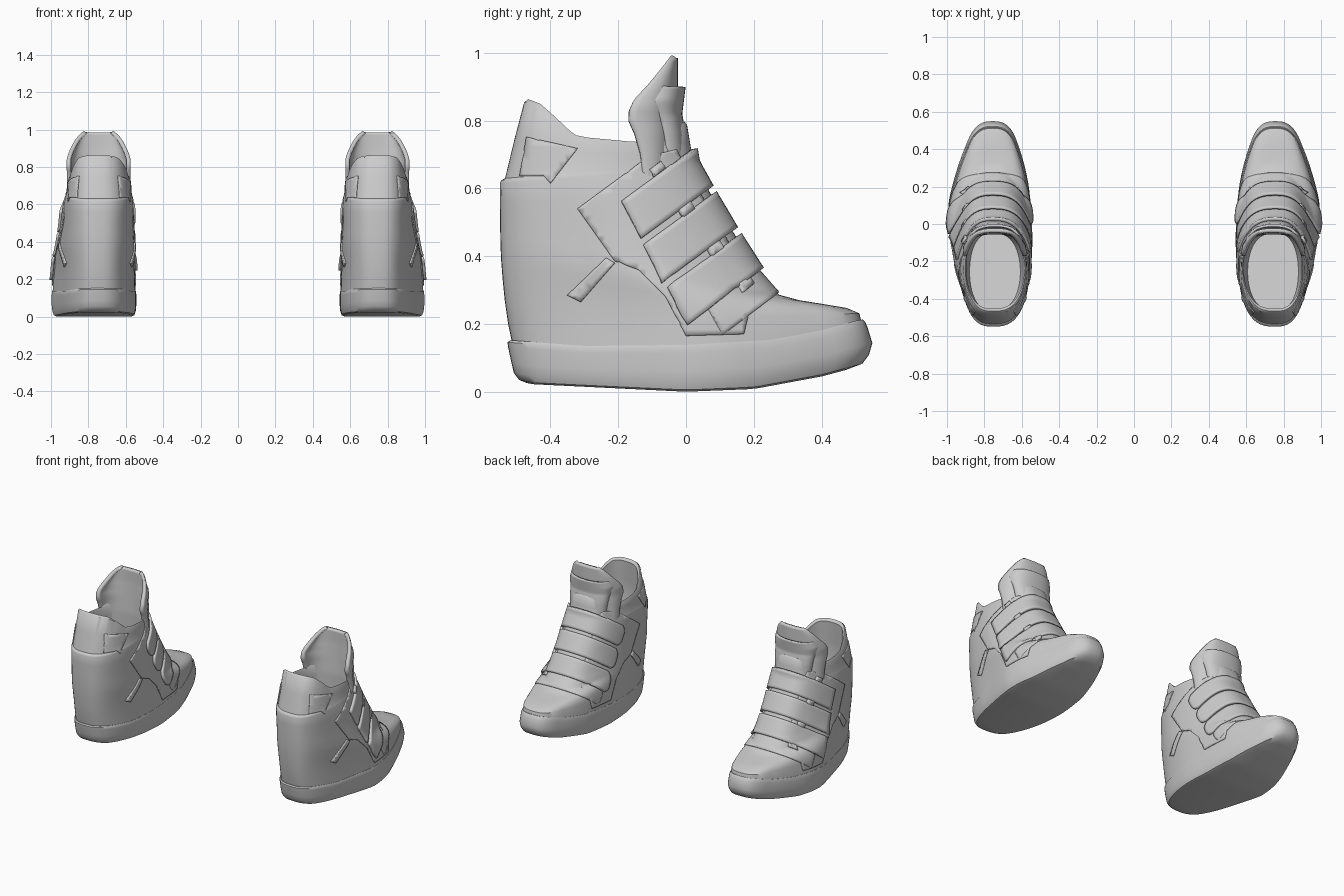
import bpy, bmesh, math
from mathutils import Vector
from mathutils.bvhtree import BVHTree

if "Cube" in bpy.data.objects:
    bpy.data.objects.remove(bpy.data.objects["Cube"])

CX = 0.755   # centre line of the right shoe
N = 80       # points round each section
grey = bpy.data.materials.new("light grey")
grey.diffuse_color = (0.6, 0.6, 0.6, 1)
grey.use_nodes = True
grey.node_tree.nodes["Principled BSDF"].inputs["Base Color"].default_value = grey.diffuse_color


def interp(table, t):
    if t <= table[0][0]:
        return table[0][1]
    for (a, va), (b, vb) in zip(table, table[1:]):
        if t <= b:
            return va + (vb - va) * (t - a) / (b - a)
    return table[-1][1]


# foot outline: half widths from heel (-1) to toe (1)
OUTER = [(-1, .185), (-.4, .21), (0, .241), (.2, .239), (.5, .215), (.75, .195), (1, .195)]
INNER = [(-1, .22), (-.4, .22), (0, .209), (.4, .2), (.75, .185), (1, .19)]


def ring(y0, y1, ztab, k=0.0, m=1.0):
    """Closed section; k blends the foot outline to the ankle outline."""
    pts = []
    for i in range(N):
        a = 2 * math.pi * i / N
        s, n = math.cos(a), math.sin(a)
        env = abs(n) ** 0.72 * m
        if n >= 0:
            x = (interp(OUTER, s) * (1 - k) + .155 * k) * env
        else:
            x = -(interp(INNER, s) * (1 - k) + .184 * k) * env
        y = (y0 + y1) / 2 + s * (y1 - y0) / 2
        pts.append((CX + x, y, interp(ztab, y)))
    return pts


def finish(name, bm, thick=0.0, angle=40):
    me = bpy.data.meshes.new(name)
    bmesh.ops.recalc_face_normals(bm, faces=bm.faces)
    bm.to_mesh(me)
    bm.free()
    me.materials.append(grey)
    ob = bpy.data.objects.new(name, me)
    bpy.context.collection.objects.link(ob)
    bpy.ops.object.select_all(action='DESELECT')
    ob.select_set(True)
    bpy.context.view_layer.objects.active = ob
    bpy.ops.object.shade_smooth_by_angle(angle=math.radians(angle))
    if thick:
        sol = ob.modifiers.new("thickness", 'SOLIDIFY')
        sol.thickness = thick
        sol.offset = 0
    ob.modifiers.new("pair", 'MIRROR').use_mirror_merge = False
    return ob


def skin(bm, rows):
    """Quads over an open grid of vertices."""
    for a, b in zip(rows, rows[1:]):
        for j in range(len(a) - 1):
            bm.faces.new((a[j], a[j + 1], b[j + 1], b[j]))


def loft(rings):
    bm = bmesh.new()
    vs = [[bm.verts.new(p) for p in r] for r in rings]
    skin(bm, [r + r[:1] for r in vs])
    for r in (vs[0], vs[-1]):   # strip caps across the width
        for i in range(N // 2):
            q = [r[i], r[i + 1], r[(N - i - 1) % N], r[(N - i) % N]]
            bm.faces.new(list(dict.fromkeys(q)))
    return bm


# sole
BOT = [(-.52, .035), (-.45, .022), (0, .0), (.2, .008), (.4, .045), (.55, .085)]
TOP = [(-.53, .15), (-.3, .132), (0, .135), (.25, .15), (.4, .178), (.53, .215)]


def sole_z(f, add=0):
    return [(y, interp(BOT, y) * (1 - f) + interp(TOP, y) * f + add)
            for y in [-.55 + .05 * i for i in range(23)]]


finish("sole", loft([
    ring(-.47, .47, sole_z(0), 0, .88), ring(-.492, .52, sole_z(.04), 0, .95),
    ring(-.508, .54, sole_z(.2), 0, .985), ring(-.515, .55, sole_z(.45)),
    ring(-.525, .535, sole_z(.85)), ring(-.527, .528, sole_z(.97), 0, .995),
    ring(-.52, .522, sole_z(1, .003), 0, .985), ring(-.5, .49, sole_z(1), 0, .9)]))

# upper with heel wedge, toe box and ankle collar
RIM = [(-.47, .865), (-.43, .85), (-.385, .81), (-.33, .758), (-.29, .75),
       (-.15, .737), (-.08, .755), (0, .8)]


def level(y0, z0, y1, z1, k, m=1.0):
    return ring(y0, y1, [(y0, z0), (y1, z1)], k, m)


outer = [
    ring(-.512, .519, sole_z(1, -.01), 0, .98),
    level(-.525, .2, .512, .231, .03, .97),
    level(-.535, .27, .475, .247, .08, .97),
    level(-.541, .33, .41, .258, .15, .98),
    level(-.545, .38, .335, .27, .22, .99),
    level(-.547, .42, .275, .286, .32),
    level(-.548, .46, .21, .36, .45),
    level(-.549, .51, .14, .47, .6),
    level(-.549, .56, .075, .58, .75, 1.02),
    level(-.549, .615, .03, .66, .88, 1.025),
    level(-.545, .624, .026, .668, .9, 1.02),
    level(-.534, .63, .022, .675, .9, 1.005),
    ring(-.505, .012, [(-.505, .75), (-.3, .705), (-.15, .70), (.01, .735)], .95, .995),
    ring(-.478, .003, [(y, z - .012) for y, z in RIM], 1, .98)]
lining = [
    ring(-.466, -.005, RIM, 1, .95),
    ring(-.452, -.016, [(y, z - .01) for y, z in RIM], 1, .915),
    ring(-.462, -.02, [(-.46, .72), (-.3, .66), (-.03, .68)], 1, .91),
    level(-.48, .55, -.02, .53, 1, .89),
    level(-.46, .48, -.05, .40, 1, .8)]
solid = loft(outer)
bmesh.ops.recalc_face_normals(solid, faces=solid.faces)
BVH = BVHTree.FromBMesh(solid)
solid.free()
finish("upper", loft(outer + lining))


def wrap(name, mid, half, reach_out, reach_in, lift, thick):
    """Band running over the instep and down both sides."""
    d, w = Vector((0, -.8, -.6)), Vector((0, .5, -.866))
    bm = bmesh.new()
    rows = []
    nu, nv = 8, 40
    for i in range(nu + 1):
        u = 2 * i / nu - 1
        o = Vector((CX - .01, *mid)) + w * (u * half) + d * .17
        row = []
        for j in range(nv + 1):
            lo = -reach_in * (1 - .09 * u ** 4)
            a = math.radians(lo + (reach_out - lo) * j / nv)
            v = -d * math.cos(a) + Vector((math.sin(a), 0, 0))
            hit, nrm, _, _ = BVH.ray_cast(o, v)
            row.append(bm.verts.new(hit + nrm * lift if hit else o + v * .17))
        rows.append(row)
    skin(bm, rows)
    return finish(name, bm, thick)


# straps and vamp seam
for i, mid in enumerate([(.037, .655), (.107, .53), (.187, .41)]):
    wrap(f"strap_{i + 1}", mid, .062, 112, 104, .011, .018)
wrap("vamp_edge", (.235, .325), .05, 95, 95, .002, .008)


def panel(name, poly, side, lift, thick):
    """Side patch: a (y, z) outline laid onto the upper."""
    bm = bmesh.new()
    bm.faces.new([bm.verts.new((0, y, z)) for y, z in poly])
    for ax in (1, 2):
        for i in range(-30, 50):
            co, no = Vector((0, 0, 0)), Vector((0, 0, 0))
            co[ax], no[ax] = i * .02 + .003, 1
            bmesh.ops.bisect_plane(bm, geom=bm.verts[:] + bm.edges[:] + bm.faces[:],
                                   plane_co=co, plane_no=no)
    bmesh.ops.remove_doubles(bm, verts=bm.verts, dist=.003)
    lost = []
    for v in bm.verts:
        hit = BVH.ray_cast(Vector((2 if side > 0 else 0, v.co.y, v.co.z)),
                           Vector((-side, 0, 0)))[0]
        if hit:
            v.co = hit + Vector((side * lift, 0, 0))
        else:
            lost.append(v)
    bmesh.ops.delete(bm, geom=lost, context='VERTS')
    return finish(name, bm, thick)


EYESTAY = [(-.03, .715), (-.11, .695), (-.32, .54), (-.21, .385), (-.14, .36), (-.06, .28),
           (0, .165), (.17, .17), (.2, .29), (.13, .43), (.06, .55)]
COLLAR = [(-.49, .637), (-.47, .752), (-.32, .718), (-.4, .615), (-.42, .637)]
STRIPE = [(-.35, .285), (-.31, .265), (-.21, .38), (-.235, .395)]
for side, tag in ((1, "outer"), (-1, "inner")):
    panel(f"eyestay_{tag}", EYESTAY, side, .002, .008)
    panel(f"collar_patch_{tag}", COLLAR, side, .002, .006)
    panel(f"side_stripe_{tag}", STRIPE, side, .003, .009)

# strap keepers on the outer side
for i, (y, z) in enumerate([(-.085, .657), (0, .537), (.085, .422), (.175, .315)]):
    box = [(y + a * .8 - b * .5, z + a * .6 + b * .866)
           for a, b in ((-.02, -.013), (.02, -.013), (.02, .013), (-.02, .013))]
    panel(f"strap_keeper_{i + 1}", box, 1, .012, .022)


def tongue(name, z0, z1, front, back, width, thick):
    """Padded sheet whose edges curl backwards."""
    bm = bmesh.new()
    rows = []
    for i in range(33):
        z = z0 + (z1 - z0) * i / 32
        row = []
        for j in range(25):
            u = j / 12 - 1
            x = .745 + interp(width, z) * math.sin(u * math.pi / 2)
            row.append(bm.verts.new((x, interp(front, z) - interp(back, z) * abs(u) ** 2.2, z)))
        rows.append(row)
    skin(bm, rows)
    return finish(name, bm, thick)


tongue("tongue", .56, .985,
       [(.56, -.04), (.7, -.045), (.8, -.04), (.9, -.035), (.985, -.035)],
       [(.56, .08), (.7, .09), (.76, .11), (.8, .13), (.83, .13), (.86, .117), (.9, .08),
        (.95, .038), (.985, .01)],
       [(.56, .158), (.7, .158), (.8, .16), (.84, .16), (.87, .151), (.9, .138), (.93, .122),
        (.955, .105), (.975, .085), (.985, .07)], .022)
tongue("tongue_flap", .66, .9,
       [(.66, .0), (.76, -.008), (.82, -.018), (.9, -.008)],
       [(.66, .05), (.8, .06), (.86, .09), (.9, .085)],
       [(.66, .115), (.8, .13), (.86, .145), (.9, .13)], .014)
